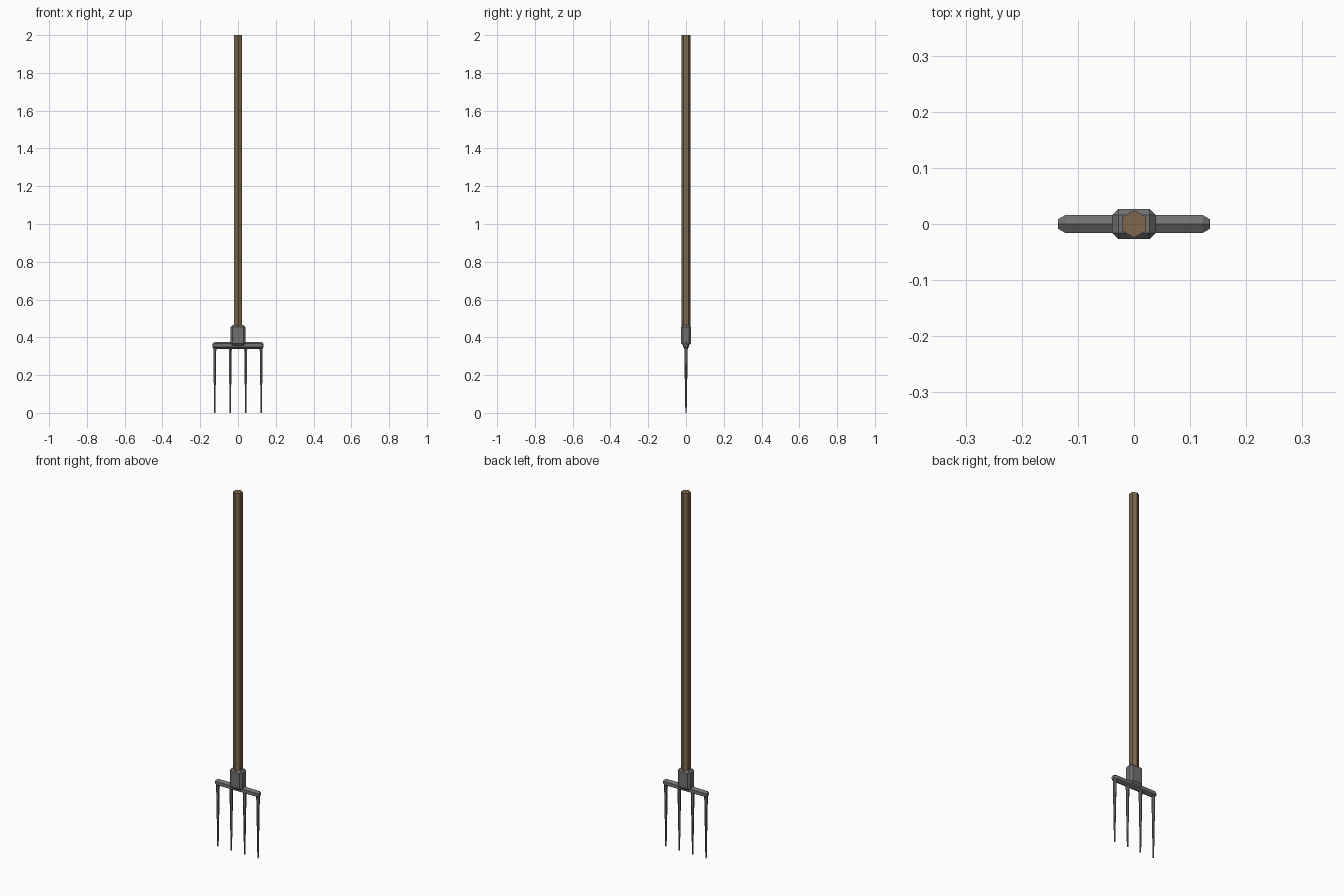
import bpy, bmesh, math
from mathutils import Matrix

if "Cube" in bpy.data.objects:
    bpy.data.objects.remove(bpy.data.objects["Cube"])


def material(name, rgb):
    m = bpy.data.materials.new(name)
    m.diffuse_color = (*rgb, 1)
    m.use_nodes = True
    m.node_tree.nodes["Principled BSDF"].inputs["Base Color"].default_value = m.diffuse_color
    return m


wood = material("brown wood", (0.20, 0.135, 0.075))
metal = material("grey metal", (0.165, 0.165, 0.165))


def add_object(name, bm, mat):
    bmesh.ops.recalc_face_normals(bm, faces=bm.faces)
    me = bpy.data.meshes.new(name)
    bm.to_mesh(me)
    bm.free()
    me.materials.append(mat)
    ob = bpy.data.objects.new(name, me)
    bpy.context.collection.objects.link(ob)
    return ob


def loft(name, rings, mat, sides=6, start=math.pi / 2, matrix=Matrix()):
    """Flat-sided rod along z from (height, radius) rings."""
    bm = bmesh.new()
    loops = []
    for z, r in rings:
        loops.append([bm.verts.new((r * math.cos(start + math.tau * i / sides),
                                    r * math.sin(start + math.tau * i / sides), z))
                      for i in range(sides)])
    for a, b in zip(loops, loops[1:]):
        for i in range(sides):
            j = (i + 1) % sides
            bm.faces.new((a[i], a[j], b[j], b[i]))
    bm.faces.new(loops[0])
    bm.faces.new(loops[-1])
    bm.transform(matrix)
    return add_object(name, bm, mat)


# Long hexagonal handle
loft("handle", [(0.42, 0.0245), (2.0, 0.0245)], wood)

# Chamfered block joining handle and crossbar
bm = bmesh.new()
bmesh.ops.create_cube(bm, size=1)
bm.transform(Matrix.Translation((0, 0, 0.411)) @ Matrix.Diagonal((0.078, 0.054, 0.108, 1)))
bmesh.ops.bevel(bm, geom=bm.edges[:], offset=0.011, segments=1,
                affect='EDGES', profile=0.5)
add_object("socket", bm, metal)

# Crossbar with tapered ends, one ridge pointing up
loft("crossbar", [(-0.135, 0.010), (-0.122, 0.0185), (0.122, 0.0185), (0.135, 0.010)],
     metal, start=0,
     matrix=Matrix.Translation((0, 0, 0.357)) @ Matrix.Rotation(math.pi / 2, 4, 'Y'))

# Four tapering tines
for i, x in enumerate((-0.123, -0.041, 0.041, 0.123)):
    loft(f"tine_{i + 1}", [(0, 0.0035), (0.352, 0.0095)], metal,
         matrix=Matrix.Translation((x, 0, 0)))
